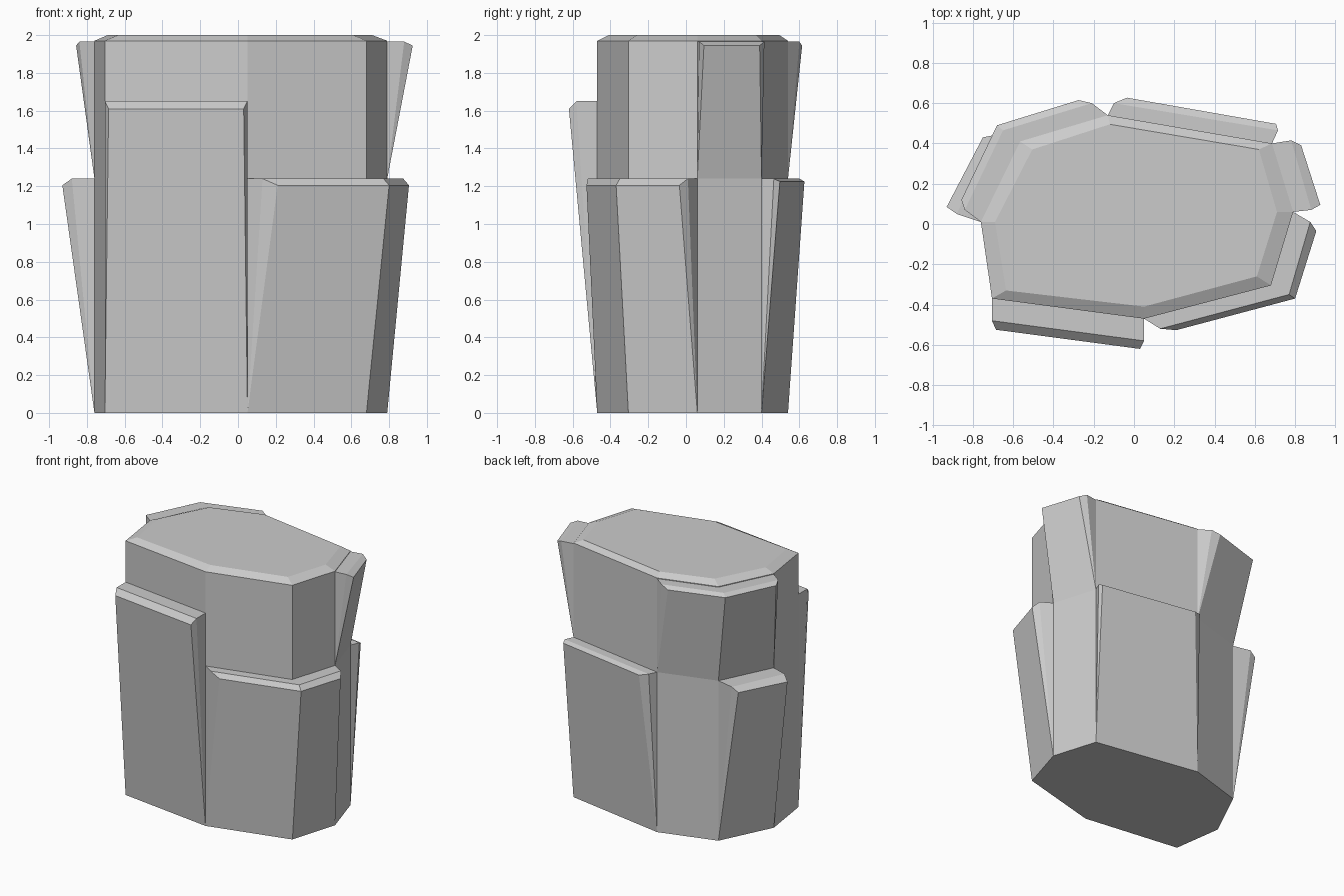
import bpy

if "Cube" in bpy.data.objects:
    bpy.data.objects.remove(bpy.data.objects["Cube"])

# Shared eight-sided plan, counter-clockwise
A, B, C, D = (-0.76, 0.01), (-0.705, -0.37), (0.05, -0.47), (0.68, -0.305)
E, F, G, H = (0.79, 0.06), (0.685, 0.40), (-0.13, 0.54), (-0.565, 0.41)
PLAN = [A, B, C, D, E, F, G, H]
CAP = [(-0.69, 0.01), (-0.635, -0.33), (0.05, -0.41), (0.61, -0.26),
       (0.71, 0.06), (0.62, 0.37), (-0.12, 0.495), (-0.505, 0.37)]


def make_object(name, verts, faces):
    mesh = bpy.data.meshes.new(name)
    mesh.from_pydata(verts, [], faces)
    mesh.update()
    obj = bpy.data.objects.new(name, mesh)
    bpy.context.collection.objects.link(obj)
    return obj


def at(points, z):
    return [(x, y, z) for x, y in points]


def slab(name, base, ledge, rim, z_bottom, z_rim, z_top):
    """Slab flaring from the core wall up to a chamfered ledge."""
    n = len(base)
    verts = at(base, z_bottom) + at(rim, z_rim) + at(ledge, z_top) + at(base, z_top)
    faces = []
    for row in range(4):
        lo, hi = row * n, (row + 1) % 4 * n
        for i in range(n - 1):
            faces.append((lo + i, lo + i + 1, hi + i + 1, hi + i))
    for i, flip in ((0, False), (n - 1, True)):
        for end in ((i, n + i, 2 * n + i), (i, 2 * n + i, 3 * n + i)):
            faces.append(end[::-1] if flip else end)
    return make_object(name, verts, faces)


# Core column with chamfered top
n = len(PLAN)
core_faces = [tuple(reversed(range(n))), tuple(range(2 * n, 3 * n))]
for lo in (0, n):
    for i in range(n):
        j = (i + 1) % n
        core_faces.append((lo + i, lo + j, lo + n + j, lo + n + i))
make_object("core_column", at(PLAN, 0) + at(PLAN, 1.97) + at(CAP, 2.0), core_faces)

# Lower slabs rising from the ground
slab("front_left_slab", [B, C],
     [(-0.705, -0.48), (0.05, -0.58)],
     [(-0.685, -0.525), (0.03, -0.62)], 0, 1.61, 1.65)
slab("front_right_slab", [C, D, E],
     [(0.13, -0.52), (0.77, -0.35), (0.875, 0.01)],
     [(0.21, -0.527), (0.80, -0.37), (0.905, -0.035)], 0, 1.205, 1.24)
slab("back_slab", [F, G],
     [(0.715, 0.465), (-0.10, 0.60)],
     [(0.705, 0.497), (-0.035, 0.627)], 0, 1.225, 1.24)
slab("back_left_lower_slab", [H, A],
     [(-0.70, 0.44), (-0.88, 0.05)],
     [(-0.75, 0.43), (-0.93, 0.085)], 0, 1.205, 1.24)

# Upper slabs hanging out near the top
slab("right_upper_slab", [E, F],
     [(0.88, 0.07), (0.78, 0.415)],
     [(0.925, 0.095), (0.83, 0.39)], 1.24, 1.945, 1.965)
slab("back_left_upper_slab", [G, H, A],
     [(-0.21, 0.60), (-0.65, 0.465), (-0.84, 0.07)],
     [(-0.275, 0.615), (-0.68, 0.49), (-0.857, 0.12)], 1.24, 1.945, 1.965)
